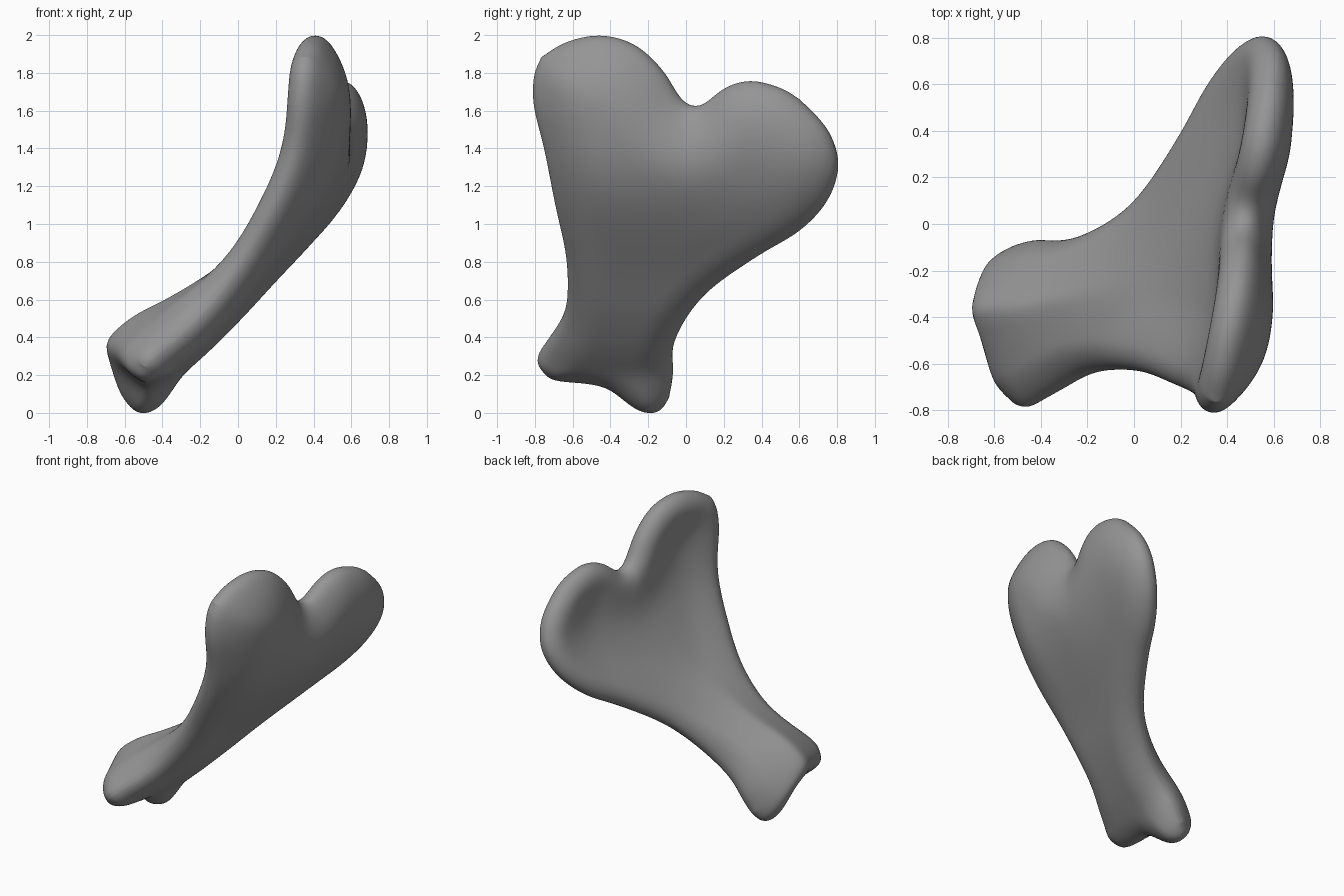
import bpy, bmesh, math
from mathutils import Vector, kdtree

cube = bpy.data.objects.get("Cube")
if cube:
    bpy.data.objects.remove(cube)

N = 80          # grid divisions each way
YAW = 0.19      # sideways slant of the plate


def spline(points, n=600):
    """Smooth curve through 2D points, sampled evenly by length."""
    p = [Vector(q) for q in points]
    p = [2 * p[0] - p[1]] + p + [2 * p[-1] - p[-2]]
    dense = []
    for a, b, c, d in zip(p, p[1:], p[2:], p[3:]):
        for i in range(20):
            t = i / 20
            dense.append(0.5 * (2 * b + (c - a) * t + (2 * a - 5 * b + 4 * c - d) * t * t
                                + (3 * b - a - 3 * c + d) * t ** 3))
    dense.append(p[-2])
    run = [0]
    for a, b in zip(dense, dense[1:]):
        run.append(run[-1] + (b - a).length)
    out, k = [], 0
    for i in range(n + 1):
        s = run[-1] * i / n
        while k < len(run) - 2 and run[k + 1] < s:
            k += 1
        out.append(dense[k].lerp(dense[k + 1], (s - run[k]) / (run[k + 1] - run[k])))
    return out


def at(curve, t):
    f = t * (len(curve) - 1)
    i = min(int(f), len(curve) - 2)
    return curve[i].lerp(curve[i + 1], f - i)


def smooth(a, b, x):
    t = max(0, min(1, (x - a) / (b - a)))
    return t * t * (3 - 2 * t)


def dome(d, radius):
    """Elliptical rise from the rim, level beyond the radius."""
    return math.sqrt(1 - (1 - min(d / radius, 1)) ** 2)


# Outline of the bone as four edges, in (y, z)
front = spline([(-.775, .25), (-.785, .3), (-.73, .38), (-.65, .51), (-.625, .64), (-.635, .85),
                (-.69, 1.1), (-.75, 1.4), (-.805, 1.62), (-.805, 1.78), (-.765, 1.885)])
top = spline([(-.765, 1.885), (-.63, 1.965), (-.45, 2), (-.27, 1.95), (-.12, 1.81), (-.03, 1.66),
              (.04, 1.615), (.1, 1.635), (.2, 1.72), (.34, 1.76), (.5, 1.72), (.6, 1.66)])
back = spline([(-.09, .08), (-.07, .2), (-.06, .39), (.1, .635), (.4, .85), (.6, .965),
               (.75, 1.12), (.81, 1.3), (.775, 1.45), (.71, 1.55), (.6, 1.66)])
bottom = spline([(-.775, .25), (-.7, .185), (-.5, .16), (-.4, .13), (-.28, .045), (-.2, .015),
                 (-.13, .025), (-.09, .08)])

# Bend of the plate, as (z, x)
bend = spline([(-.1, -.61), (0, -.53), (.1, -.45), (.27, -.34), (.42, -.18), (.65, .02),
               (.95, .225), (1.25, .385), (1.5, .46), (1.8, .49), (2.1, .5)], 200)


def bend_x(z):
    for a, b in zip(bend, bend[1:]):
        if b.x >= z:
            return a.y + (b.y - a.y) * (z - a.x) / (b.x - a.x)
    return bend[-1].y


def sheet(q):
    return Vector((bend_x(q.y) + YAW * q.x, q.x, q.y))


def normal(q):
    slope = (bend_x(q.y + .04) - bend_x(q.y - .04)) / .08
    return Vector((-1, YAW, slope)).normalized()


# Lookup of the distance to the rim
rim = [sheet(q) for curve in (front, top, back, bottom) for q in curve]
tree = kdtree.KDTree(len(rim))
for i, p in enumerate(rim):
    tree.insert(p, i)
tree.balance()


def patch(u, v):
    """Point of the plate outline's interior, blended from its four edges."""
    edges = at(bottom, u) * (1 - v) + at(top, u) * v + at(front, v) * (1 - u) + at(back, v) * u
    corners = bottom[0].lerp(bottom[-1], u) * (1 - v) + top[0].lerp(top[-1], u) * v
    return edges - corners


def surface_pair(u, v):
    """Inner and outer surface points, rounded off toward the rim."""
    q = patch(u, v)
    p, n = sheet(q), normal(q)
    on_rim = min(u, v, 1 - u, 1 - v) < 1e-6
    d = 0 if on_rim else tree.find(p)[2]
    # Ridge along the upper side of the shaft
    tent = max(0, 1.08 - math.hypot((q.x + .47 - .24 * q.y) / .36, .08))
    ridge = .24 * tent * (1 - smooth(.05, .95, q.y))
    # Hollow inner side and full outer side of the blade
    hollow = .035 * smooth(.08, .38, d) * smooth(.6, 1.1, q.y)
    bulge = .075 * smooth(.03, .33, d) * smooth(.7, 1.4, q.y) * (1 - .6 * smooth(-.1, .5, q.x))
    inner = dome(d, .11) * (.085 + ridge - hollow)
    outer = dome(d, .2) * .12 + bulge
    return p + n * inner, p - n * outer


# Bone blade: two skins meeting at the rim
bm = bmesh.new()
params = [(1 - math.cos(math.pi * i / N)) / 2 for i in range(N + 1)]
pairs = [[surface_pair(u, v) for u in params] for v in params]
for side in (0, 1):
    grid = [[bm.verts.new(pair[side]) for pair in row] for row in pairs]
    for r0, r1 in zip(grid, grid[1:]):
        for i in range(N):
            quad = [r0[i], r0[i + 1], r1[i + 1], r1[i]]
            bm.faces.new(quad if side else quad[::-1])
bmesh.ops.remove_doubles(bm, verts=bm.verts, dist=1e-5)
for _ in range(8):
    bmesh.ops.smooth_vert(bm, verts=bm.verts, factor=.5, use_axis_x=True, use_axis_y=True,
                          use_axis_z=True)
bmesh.ops.recalc_face_normals(bm, faces=bm.faces)

mesh = bpy.data.meshes.new("bone_blade")
bm.to_mesh(mesh)
bm.free()
mesh.shade_smooth()
bone = bpy.data.objects.new("bone_blade", mesh)
bpy.context.collection.objects.link(bone)

grey = bpy.data.materials.new("mid_grey")
grey.use_nodes = True
colour = (.3, .3, .3, 1)
grey.diffuse_color = colour
grey.node_tree.nodes["Principled BSDF"].inputs["Base Color"].default_value = colour
mesh.materials.append(grey)
